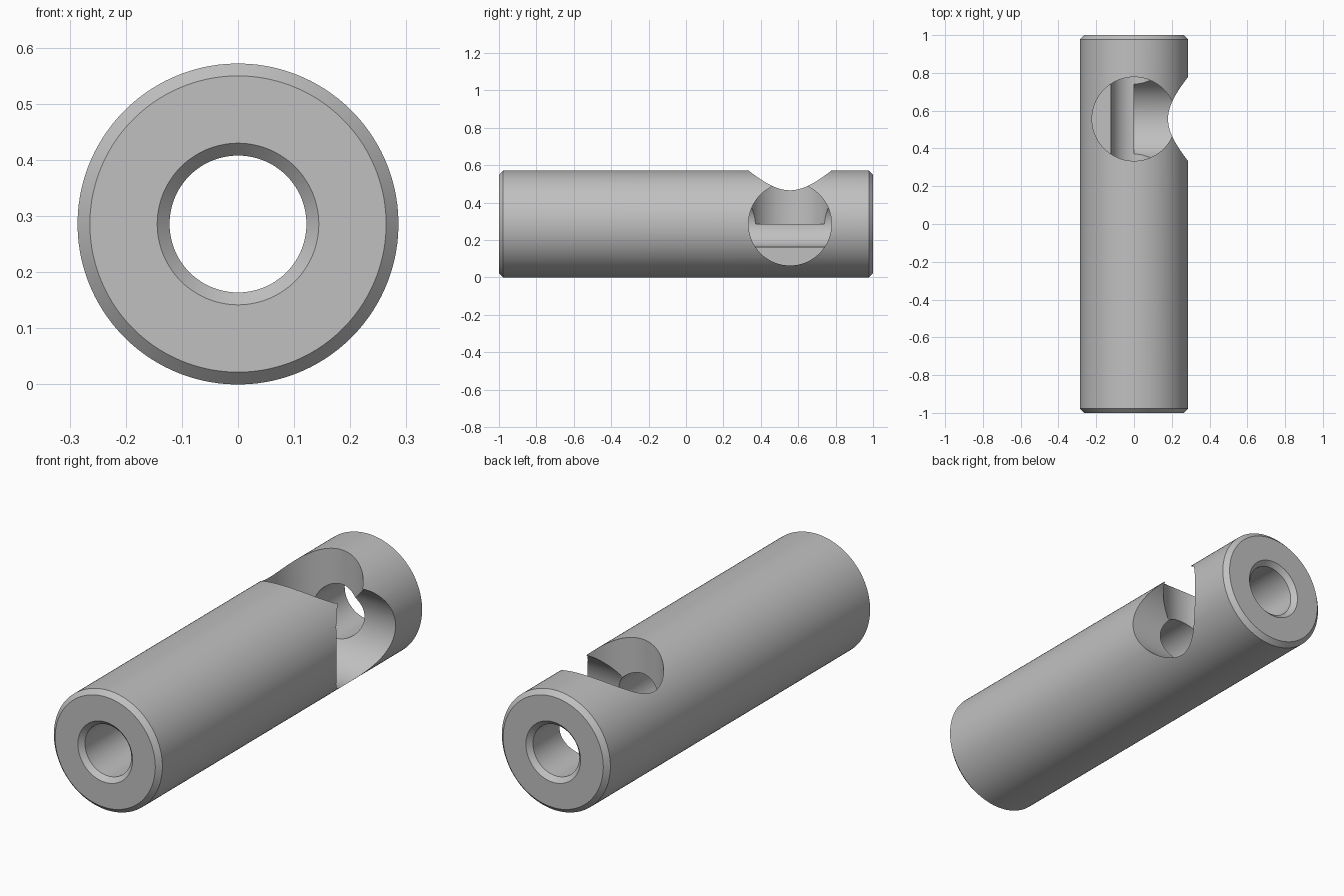
import bpy
import bmesh
from math import pi, sin, cos, radians
from mathutils import Matrix, Vector

if "Cube" in bpy.data.objects:
    bpy.data.objects.remove(bpy.data.objects["Cube"], do_unlink=True)

RADIUS = 0.286      # outer radius, also the height of the axis
BORE = 0.122        # radius of the through hole
POCKET = 0.222      # radius of the two cross pockets
POCKET_Y = 0.556
CHAMFER = 0.022
SEGMENTS = 128

steel = bpy.data.materials.new("plain_grey")
steel.use_nodes = True
grey = (0.53, 0.53, 0.53, 1)
steel.diffuse_color = grey
steel.node_tree.nodes["Principled BSDF"].inputs["Base Color"].default_value = grey


def add_object(name, bm):
    bmesh.ops.recalc_face_normals(bm, faces=bm.faces)
    mesh = bpy.data.meshes.new(name)
    bm.to_mesh(mesh)
    bm.free()
    mesh.materials.append(steel)
    obj = bpy.data.objects.new(name, mesh)
    bpy.context.collection.objects.link(obj)
    return obj


def lathe(name, profile):
    """Revolve a closed (radius, y) outline about the lengthwise axis."""
    bm = bmesh.new()
    rings = []
    for i in range(SEGMENTS):
        a = 2 * pi * (i + 0.5) / SEGMENTS
        rings.append([bm.verts.new((r * cos(a), y, RADIUS + r * sin(a)))
                      for r, y in profile])
    n = len(profile)
    for i, ring in enumerate(rings):
        after = rings[(i + 1) % SEGMENTS]
        for j in range(n):
            k = (j + 1) % n
            bm.faces.new((ring[j], ring[k], after[k], after[j]))
    return add_object(name, bm)


def pocket_cutter(name, direction):
    """Cylinder that starts on the axis and runs out along direction."""
    bm = bmesh.new()
    turn = Vector((0, 0, 1)).rotation_difference(direction).to_matrix().to_4x4()
    start = Matrix.Translation((0, POCKET_Y, RADIUS))
    depth = 2 * RADIUS
    place = start @ turn @ Matrix.Translation((0, 0, depth / 2))
    place = place @ Matrix.Rotation(pi / SEGMENTS, 4, "Z")
    bmesh.ops.create_cone(bm, cap_ends=True, segments=SEGMENTS, radius1=POCKET,
                          radius2=POCKET, depth=depth, matrix=place)
    cutter = add_object(name, bm)
    cutter.hide_render = True
    return cutter


# Chamfered tube
outline = [(BORE + CHAMFER, -1), (RADIUS - CHAMFER, -1), (RADIUS, CHAMFER - 1),
           (RADIUS, 1 - CHAMFER), (RADIUS - CHAMFER, 1), (BORE + CHAMFER, 1),
           (BORE, 1 - CHAMFER), (BORE, CHAMFER - 1)]
sleeve = lathe("bored_sleeve", outline)
bpy.ops.object.select_all(action="DESELECT")
bpy.context.view_layer.objects.active = sleeve
sleeve.select_set(True)

# Top and side pockets, both ending flat on the axis
for name, direction in (("top_pocket_cutter", Vector((0, 0, 1))),
                        ("side_pocket_cutter", Vector((1, 0, 0)))):
    cutter = pocket_cutter(name, direction)
    cut = sleeve.modifiers.new(name, "BOOLEAN")
    cut.operation = "DIFFERENCE"
    cut.solver = "EXACT"
    cut.object = cutter
    bpy.ops.object.modifier_apply(modifier=cut.name)
    bpy.data.objects.remove(cutter, do_unlink=True)

bpy.ops.object.shade_smooth_by_angle(angle=radians(25))
